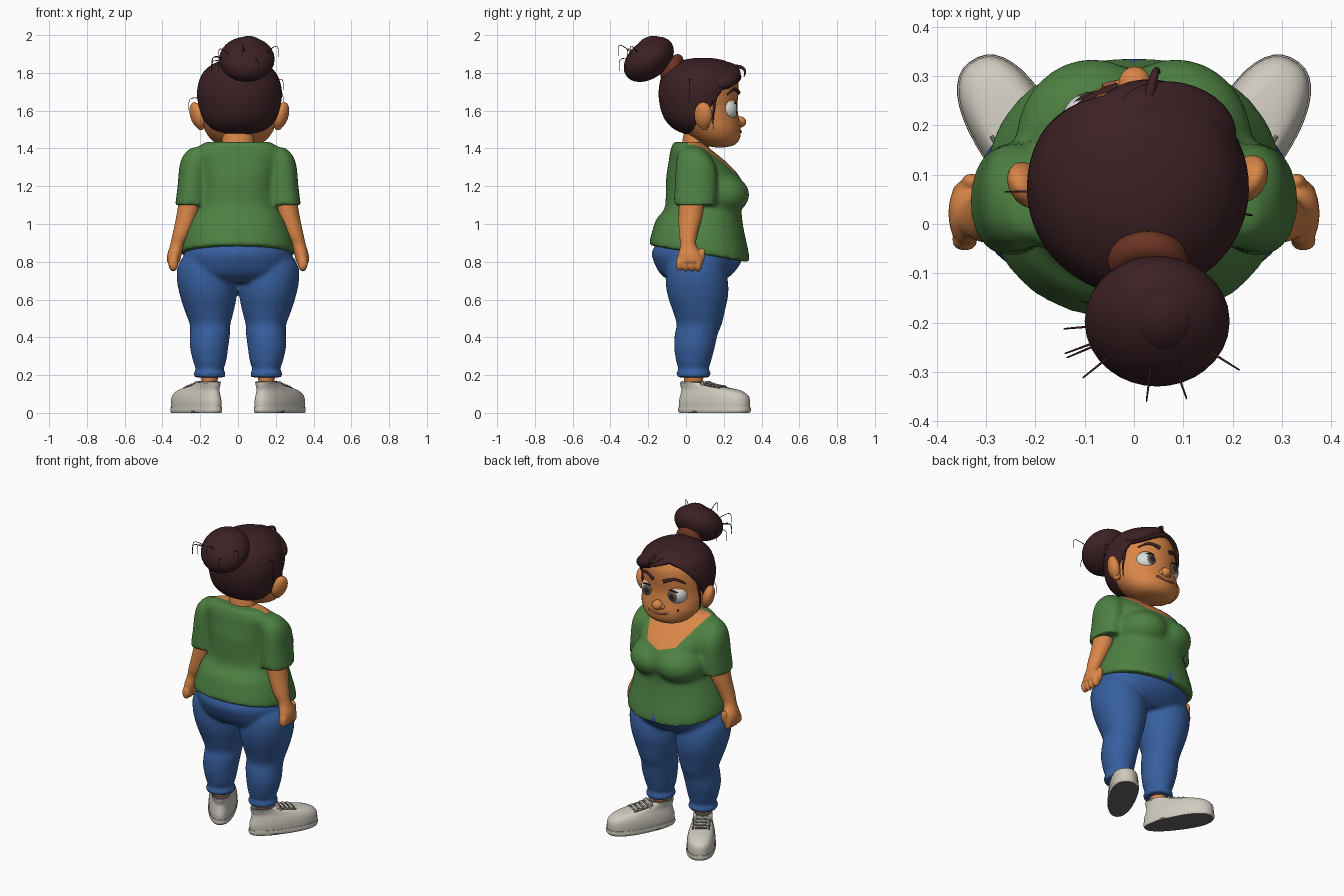
import bpy, bmesh, math, random
from math import sin, cos, pi
from mathutils import Vector, Matrix, Euler
from mathutils.bvhtree import BVHTree

if "Cube" in bpy.data.objects:
    bpy.data.objects.remove(bpy.data.objects["Cube"])
random.seed(4)


def material(name, *rgb):
    m = bpy.data.materials.new(name)
    m.use_nodes = True
    m.diffuse_color = (*rgb, 1)
    m.node_tree.nodes["Principled BSDF"].inputs["Base Color"].default_value = (*rgb, 1)
    return m


SKIN = material("warm skin", .7, .24, .065)
GREEN = material("green cloth", .075, .22, .055)
DENIM = material("blue denim", .038, .115, .35)
HAIR = material("dark brown hair", .045, .015, .018)
CREAM = material("cream shoe", .62, .59, .52)
SOLE = material("grey sole", .14, .135, .125)
TIE = material("rust hair tie", .15, .035, .018)
WHITE = material("eye white", .7, .72, .7)
IRIS = material("grey iris", .12, .11, .09)
LIP = material("lip", .36, .1, .05)


def add(name, data, mat):
    ob = bpy.data.objects.new(name, data)
    bpy.context.collection.objects.link(ob)
    data.materials.clear()
    data.materials.append(mat)
    return ob


def smooth(ob):
    bpy.ops.object.select_all(action='DESELECT')
    ob.select_set(True)
    bpy.context.view_layer.objects.active = ob
    bpy.ops.object.shade_smooth_by_angle(angle=math.radians(50))
    return ob


def from_bm(name, bm, mat):
    me = bpy.data.meshes.new(name)
    bmesh.ops.recalc_face_normals(bm, faces=bm.faces[:])
    bm.to_mesh(me)
    bm.free()
    return smooth(add(name, me, mat))


def loft(name, mat, rings, taper=0, power=1, seg=40, steps=4):
    """Rings of (z, x, y, rx, ry, tilt), joined by a smooth spline; power under 1 squares them."""
    rows = [Vector(tuple(r) + (0,) * (6 - len(r))) for r in rings]
    fine = []
    for i in range(len(rows) - 1):
        a, b, c, d = (rows[max(0, min(len(rows) - 1, i + k))] for k in (-1, 0, 1, 2))
        for j in range(steps):
            t = j / steps
            fine.append(.5 * (2*b + (c - a)*t + (2*a - 5*b + 4*c - d)*t*t + (3*b - a - 3*c + d)*t**3))
    fine.append(rows[-1])
    angles = [2 * pi * (k + .5) / seg for k in range(seg)]
    outline = [[math.copysign(abs(v) ** power, v) for v in (cos(a), sin(a))] for a in angles]
    bm = bmesh.new()
    loops = [[bm.verts.new((x + rx * u * (1 + taper * v), y + ry * v, z + tilt * ry * v)) for u, v in outline]
             for z, x, y, rx, ry, tilt in fine]
    for lo, hi in zip(loops, loops[1:]):
        for k in range(seg):
            bm.faces.new((lo[k], lo[(k + 1) % seg], hi[(k + 1) % seg], hi[k]))
    bm.faces.new(loops[0])
    bm.faces.new(loops[-1])
    return from_bm(name, bm, mat)


def ball(name, mat, loc, radii, rot=(0, 0, 0)):
    bm = bmesh.new()
    m = Matrix.LocRotScale(Vector(loc), Euler(rot), Vector(radii))
    bmesh.ops.create_uvsphere(bm, u_segments=32, v_segments=24, radius=1, matrix=m)
    return from_bm(name, bm, mat)


def tube(name, mat, points, r, tip=1):
    cu = bpy.data.curves.new(name, 'CURVE')
    cu.dimensions, cu.bevel_depth, cu.bevel_resolution, cu.use_fill_caps = '3D', r, 2, True
    sp = cu.splines.new('NURBS')
    sp.points.add(len(points) - 1)
    for i, (p, q) in enumerate(zip(sp.points, points)):
        p.co = (*q, 1)
        p.radius = 1 + (tip - 1) * i / (len(points) - 1)
    sp.order_u, sp.use_endpoint_u, sp.resolution_u = 3, True, 8
    return add(name, cu, mat)


def surface_of(ob):
    return BVHTree.FromObject(ob, bpy.context.evaluated_depsgraph_get())


def fuse(name, mat, parts, voxel, rounds):
    """Merge overlapping parts into one soft skin."""
    bm = bmesh.new()
    for p in parts:
        bm.from_mesh(p.data)
        bpy.data.objects.remove(p)
    ob = from_bm(name, bm, mat)
    rm = ob.modifiers.new("merge", 'REMESH')
    rm.mode, rm.voxel_size = 'VOXEL', voxel
    sm = ob.modifiers.new("soften", 'SMOOTH')
    sm.factor, sm.iterations = .5, rounds
    me = bpy.data.meshes.new_from_object(ob.evaluated_get(bpy.context.evaluated_depsgraph_get()))
    ob.modifiers.clear()
    ob.data = me
    me.materials.clear()
    me.materials.append(mat)
    return smooth(ob)


def cut_region(ob, planes, mat=None):
    """Cut along planes, then recolour or delete the faces behind all of them."""
    bm = bmesh.new()
    bm.from_mesh(ob.data)
    planes = [(Vector(c), Vector(n).normalized()) for c, n in planes]
    for c, n in planes:
        bmesh.ops.bisect_plane(bm, geom=bm.verts[:] + bm.edges[:] + bm.faces[:], plane_co=c, plane_no=n)
    inside = [f for f in bm.faces if all((f.calc_center_median() - c).dot(n) < 0 for c, n in planes)]
    if mat:
        ob.data.materials.append(mat)
        for f in inside:
            f.material_index = len(ob.data.materials) - 1
    else:
        bmesh.ops.delete(bm, geom=inside, context='FACES')
    bm.to_mesh(ob.data)
    bm.free()


SIDES = (("left", 1), ("right", -1))

# Shirt: torso, bust and sleeves, with a scooped neckline and a hem slit
parts = [loft("torso", GREEN, [
    (.842, 0, .07, .303, .268, -.17), (.9, 0, .072, .296, .258, -.15), (1, 0, .073, .265, .232, -.1),
    (1.08, 0, .09, .232, .205), (1.16, 0, .105, .222, .212), (1.25, 0, .09, .222, .195),
    (1.33, 0, .06, .235, .152), (1.39, 0, .027, .235, .11), (1.435, 0, .01, .17, .075)], power=.9)]
for side, s in SIDES:
    parts.append(ball("bust", GREEN, (s * .085, .165, 1.155), (.155, .17, .12)))
    parts.append(loft("sleeve", GREEN, [
        (1.405, s * .2, .03, .05, .05), (1.36, s * .217, .04, .075, .085), (1.3, s * .235, .052, .076, .106),
        (1.2, s * .243, .052, .077, .112), (1.1, s * .25, .046, .083, .112)], power=.88))
shirt = fuse("shirt", GREEN, parts, .011, 12)
cut_region(shirt, [((0, .01, 0), (0, -1, 0))] + [((0, 0, 1.25), (s * .22, 0, -.8)) for s in (1, -1)]
           + [((s * .1, 0, 1.277), (s * .8, 0, -.5)) for s in (1, -1)], SKIN)
cut_region(shirt, [((0, .15, 0), (0, -1, 0))] + [((0, 0, .875), (s, 0, .3)) for s in (1, -1)], DENIM)

# Jeans
parts = [loft("pelvis", DENIM, [
    (.92, 0, .07, .255, .21), (.85, 0, .065, .285, .247), (.78, 0, .06, .285, .222),
    (.73, 0, .055, .27, .185), (.69, 0, .055, .2, .13)])]
for side, s in SIDES:
    parts.append(loft("leg", DENIM, [
        (.87, s * .16, .05, .1, .12), (.78, s * .175, .05, .143, .15), (.7, s * .165, .057, .158, .165),
        (.62, s * .157, .063, .15, .16), (.54, s * .152, .068, .13, .138), (.47, s * .148, .07, .108, .12),
        (.42, s * .148, .055, .106, .114), (.35, s * .153, .045, .102, .108), (.27, s * .15, .04, .087, .092),
        (.23, s * .15, .04, .073, .081), (.21, s * .15, .04, .086, .091), (.188, s * .15, .04, .08, .085)]))
fuse("jeans", DENIM, parts, .01, 8)

# Arms with hands, ankles and shoes
for side, s in SIDES:
    parts = [loft("arm", SKIN, [
        (1.15, s * .25, .03, .06, .068), (1.05, s * .267, .025, .058, .064), (.95, s * .298, .012, .048, .05),
        (.89, s * .322, .012, .037, .042), (.84, s * .336, .02, .038, .062), (.8, s * .342, .022, .034, .07)])]
    for k in range(4):
        parts.append(ball("finger", SKIN, (s * .343, -.034 + .033 * k, .79), (.026, .02, .042 - .003 * (k == 0))))
    parts.append(ball("thumb", SKIN, (s * .33, .078, .825), (.022, .022, .05), (-.25, 0, 0)))
    fuse(side + "_arm", SKIN, parts, .007, 3)
    loft(side + "_ankle", SKIN, [(.13, s * .15, .04, .03, .036), (.16, s * .15, .04, .04, .048),
                                 (.22, s * .15, .04, .052, .056)])

    place = Matrix.Translation((s * .15, .04, 0)) @ Matrix.Rotation(-s * .54, 4, 'Z')
    upper = loft(side + "_shoe", CREAM, [
        (.02, 0, .127, .079, .21), (.06, 0, .127, .08, .211), (.095, 0, .125, .075, .2),
        (.122, 0, .1, .065, .17), (.143, 0, .035, .056, .11), (.162, 0, 0, .054, .078)], .17, .86)
    sole = loft(side + "_sole", CREAM, [(0, 0, .127, .079, .208), (.012, 0, .127, .083, .215),
                                        (.032, 0, .127, .082, .214)], .17, .86)
    sole.data.materials.append(SOLE)
    for f in sole.data.polygons:
        f.material_index = int(f.normal.z < -.8 or (f.center.z < .012 and .02 < f.center.y < .08))
    shoe = [upper, sole, loft(side + "_shoe_lining", SOLE, [(.155, 0, 0, .052, .074), (.166, 0, 0, .05, .07)])]
    instep = surface_of(upper)

    def on_shoe(x, y, lift):
        return instep.ray_cast(Vector((x, y, 1)), Vector((0, 0, -1)))[0] + Vector((0, 0, lift))

    for k in range(4):
        y = .085 + .028 * k
        shoe.append(tube(side + "_lace", CREAM, [on_shoe(x, y, .004) for x in (-.045, -.02, .02, .045)], .006))
        shoe.append(tube(side + "_lace_gap", SOLE, [on_shoe(x, y + .014, .001) for x in (-.035, 0, .035)], .005))
    for t in (1, -1):
        shoe.append(tube(side + "_bow", CREAM, [(0, .08, .15), (t * .03, .07, .175), (t * .06, .09, .14),
                                                (t * .03, .11, .14), (0, .08, .15)], .005))
        shoe.append(tube(side + "_lace_flap", SOLE, [on_shoe(t * .048, y, 0) for y in (.07, .11, .15, .19)], .004))
    for ob in shoe:
        ob.data.transform(place)

# Neck and face
loft("neck", SKIN, [(1.3, 0, .04, .1, .075), (1.42, 0, .05, .085, .072), (1.52, 0, .07, .085, .075)])
head = loft("head", SKIN, [
    (1.406, 0, .18, .03, .025), (1.418, 0, .175, .1, .08), (1.45, 0, .16, .15, .124), (1.5, 0, .135, .183, .155),
    (1.55, 0, .11, .194, .172), (1.62, 0, .09, .195, .182), (1.7, 0, .082, .198, .196),
    (1.77, 0, .08, .183, .192), (1.83, 0, .08, .13, .145), (1.85, 0, .08, .03, .03)])
face = [head]
front = surface_of(head)


def on_face(x, z, lift=0):
    hit = front.ray_cast(Vector((x, 1, z)), Vector((0, -1, 0)))[0]
    return (x, hit.y + lift, z)


face.append(ball("nose", SKIN, (0, .283, 1.54), (.033, .036, .03)))
face.append(tube("mouth", LIP, [on_face(x, 1.487 + 2.5 * x * x, .001) for x in (-.065, -.03, 0, .03, .065)], .006))
for side, s in SIDES:
    face.append(ball(side + "_nostril", SKIN, (s * .026, .273, 1.533), (.02, .022, .018)))
    # Eyeball with its pole forward, so rings of faces form the iris and pupil
    centre = Vector((s * .087, .205, 1.607))
    eye = ball(side + "_eye", WHITE, centre, (.066,) * 3, (-pi / 2, 0, 0))
    eye.data.materials.append(IRIS)
    eye.data.materials.append(HAIR)
    for f in eye.data.polygons:
        d = (f.center - centre).normalized().y
        f.material_index = 2 if d > .965 else 1 if d > .87 else 0
    lid = ball(side + "_eyelid", SKIN, centre, (.0685,) * 3)
    cut_region(lid, [(centre + Vector((0, 0, .037)), (0, -.15, 1))])
    lash = [centre + Vector((.07 * sin(a) * .75, .07 * cos(a) * .86, .04 - .02 * abs(sin(a))))
            for a in (-.9, -.45, 0, .45, .9)]
    face += [eye, lid, tube(side + "_lashes", HAIR, lash, .0045)]
    face.append(tube(side + "_eyebrow", HAIR, [on_face(s * x, z, .002) for x, z in
                                               ((.035, 1.695), (.08, 1.716), (.12, 1.71), (.148, 1.685))], .012, .4))
    face.append(ball(side + "_ear", SKIN, (s * .223, .085, 1.575), (.034, .05, .072), (-.15, s * .25, s * -.45)))
    face.append(ball(side + "_ear_lobe", SKIN, (s * .205, .09, 1.522), (.022, .025, .025)))
face.append(ball("beauty_mark", HAIR, on_face(-.12, 1.52), (.006,) * 3))

# Hair: a shell opened around the face, with a swept fringe
hair = loft("hair", HAIR, [
    (1.475, 0, .04, .07, .04), (1.5, 0, .04, .14, .1), (1.55, 0, .045, .19, .155), (1.62, 0, .063, .215, .2),
    (1.7, 0, .075, .225, .22), (1.78, 0, .082, .205, .212), (1.83, 0, .088, .165, .175),
    (1.865, 0, .09, .1, .115), (1.88, 0, .09, .03, .035)], seg=56)
cut_region(hair, [((0, .125, 1.62), (0, -1, .7)), ((0, 0, 1.79), (.42, 0, 1))])
shell = hair.modifiers.new("thickness", 'SOLIDIFY')
shell.thickness, shell.offset = .022, -1
face.append(hair)
face.append(ball("fringe", HAIR, (.08, .195, 1.785), (.135, .09, .053), (-.1, .42, -.25)))
face.append(tube("fringe_lock", HAIR, [(-.02, .24, 1.83), (-.08, .25, 1.805), (-.13, .21, 1.78),
                                       (-.175, .17, 1.72)], .013, .3))
face.append(tube("forelock", HAIR, [(.01, .2, 1.83), (.035, .28, 1.84), (.045, .32, 1.81), (.05, .305, 1.78)], .014, .2))
for side, s in SIDES:
    face.append(tube(side + "_sideburn", HAIR, [(s * .19, .15, 1.7), (s * .198, .145, 1.62),
                                                (s * .2, .135, 1.56), (s * .197, .14, 1.5)], .01, .1))

# Set the head slightly off centre and turned
pivot = Vector((0, .07, 0))
turn = Matrix.Translation(pivot + Vector((.008, 0, 0))) @ Matrix.Rotation(.03, 4, 'Z') @ Matrix.Translation(-pivot)
for ob in face:
    ob.data.transform(turn)

# Bun, hair tie and stray strands
BUN = Vector((.047, -.197, 1.872))
ball("bun", HAIR, BUN, (.147, .148, .1), (.65, 0, 0))
ball("bun_coil", HAIR, (.057, -.185, 1.925), (.08, .085, .068), (.4, 0, 0))
ring = Vector((0, -.8, .6)).to_track_quat('Z', 'Y')
bpy.ops.mesh.primitive_torus_add(major_radius=.05, minor_radius=.032, location=(.028, -.075, 1.828),
                                 rotation=ring.to_euler())
tie = bpy.context.object
tie.name = "hair_tie"
tie.data.materials.append(TIE)
smooth(tie)
for k in range(18):
    a = random.uniform(0, 2 * pi)
    if k % 2:
        out = Vector((cos(a), sin(a) * .7 - .2, random.uniform(-.2, .5)))
        start = BUN + Vector((out.x * .12, out.y * .11, out.z * .1))
    else:
        out = Vector((cos(a), -abs(sin(a)) * .5, random.uniform(-.3, .3)))
        start = Vector((0, .07, 1.7)) + out * .19
    path = [start, start + out * .05 + Vector((0, 0, .02)), start + out * .075, start + out * .07 - Vector((0, 0, .05))]
    tube("stray_strand", HAIR, [(p.x, p.y, min(p.z, 1.995)) for p in path], .0025, .4)
